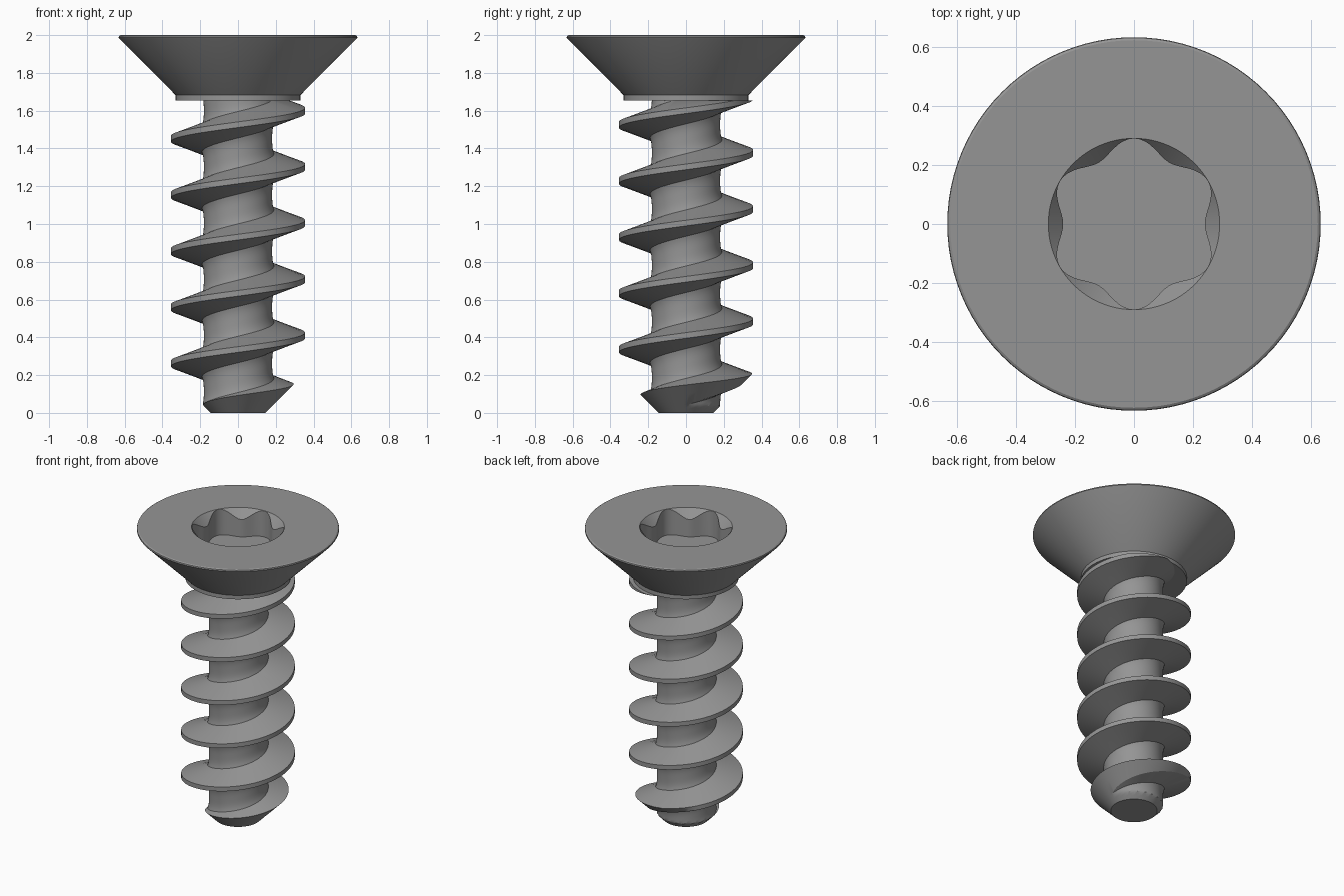
import bpy, bmesh, math

if "Cube" in bpy.data.objects:
    bpy.data.objects.remove(bpy.data.objects["Cube"])

N = 96                      # segments per turn
PITCH = 0.2975
TOP = 1.655                 # underside of the head
CORE, ROOT, CREST = 0.181, 0.19, 0.355

steel = bpy.data.materials.new("steel_grey")
steel.diffuse_color = (0.30, 0.30, 0.30, 1)
steel.use_nodes = True
steel.node_tree.nodes["Principled BSDF"].inputs["Base Color"].default_value = steel.diffuse_color


def polar(r, i, z):
    a = 2 * math.pi * i / N
    return (r * math.cos(a), r * math.sin(a), z)


def finish(bm, name):
    bmesh.ops.remove_doubles(bm, verts=bm.verts, dist=1e-5)
    mesh = bpy.data.meshes.new(name)
    bm.to_mesh(mesh)
    bm.free()
    mesh.materials.append(steel)
    obj = bpy.data.objects.new(name, mesh)
    bpy.context.collection.objects.link(obj)
    bpy.ops.object.select_all(action='DESELECT')
    obj.select_set(True)
    bpy.context.view_layer.objects.active = obj
    bpy.ops.object.shade_smooth_by_angle(angle=math.radians(28))
    return obj


def bridge(bm, a, b, a2, b2):
    """Quad strip between two neighbouring rows."""
    bm.faces.new((a, b, b2, a2))


def clip(t):
    return min(max(t, 0.02), 0.98)


def thread_section(zc):
    """One pitch of the thread profile, trimmed by the tip cone and the head."""
    valley = []
    for k in range(7):
        u = k / 6
        valley.append((PITCH / 2 + (0.07 - PITCH / 2) * u, CORE + (ROOT - CORE) * u ** 3))
    # flank points placed where the trimming surface crosses the flank
    if zc > 1:
        lo, hi = (TOP - zc + 0.07) / 0.055, (zc + 0.07 - TOP) / 0.055
    else:
        lo, hi = (zc - 0.115) / 0.11, (zc + 0.025) / 0.22
    lo, hi = clip(lo), clip(hi)
    pts = [(-d, r) for d, r in valley]
    pts += [(-0.07 + 0.055 * lo, ROOT + 0.165 * lo), (-0.015, CREST),
            (0.015, CREST), (0.07 - 0.055 * hi, ROOT + 0.165 * hi)]
    pts += valley[::-1]
    r_cut = min(CREST, max(CORE, ROOT + (TOP - zc + 0.07) * 3))
    out = []
    for d, r in pts:
        z = zc + d
        if z > TOP:
            z, r = TOP, min(r, r_cut)
        z = max(z, 0)
        out.append((min(r, 0.145 + z), z))
    return out


# Threaded shank: helical sweep with a conical tip
bm = bmesh.new()
prev = None
for i in range(-3 * N, 5 * N + 1):
    row = [bm.verts.new(polar(r, i, z)) for r, z in thread_section(0.41 + PITCH * i / N)]
    if prev:
        for k in range(len(row) - 1):
            bridge(bm, prev[k], row[k], prev[k + 1], row[k + 1])
    prev = row
tip = [bm.verts.new(polar(0.145, i, 0)) for i in range(N)]
bm.faces.new(tip[::-1])
finish(bm, "threaded_shank")


# Countersunk head with a six-lobed drive recess
def lobe(i):
    return 0.2645 - 0.025 * math.cos(6 * 2 * math.pi * i / N)


bm = bmesh.new()
profile = [(0.33, TOP), (0.33, 1.682), (0.628, 1.981), (0.632, 1.987),
           (0.630, 1.995), (0.622, 2.0), (0.29, 2.0)]
rings = [[bm.verts.new(polar(r, i, z)) for i in range(N)] for r, z in profile]
# sloped lead-in, then straight lobed wall
rings.append([bm.verts.new(polar(lobe(i), i, 2 - (0.29 - lobe(i)) * 1.2)) for i in range(N)])
rings.append([bm.verts.new(polar(lobe(i), i, 1.82)) for i in range(N)])
for low, high in zip(rings, rings[1:]):
    for j in range(N):
        n = (j + 1) % N
        bridge(bm, low[j], low[n], high[j], high[n])
bm.faces.new(rings[0][::-1])
# recess floor
centre = bm.verts.new((0, 0, 1.82))
for j in range(N):
    bm.faces.new((rings[-1][j], rings[-1][(j + 1) % N], centre))
finish(bm, "countersunk_head")
